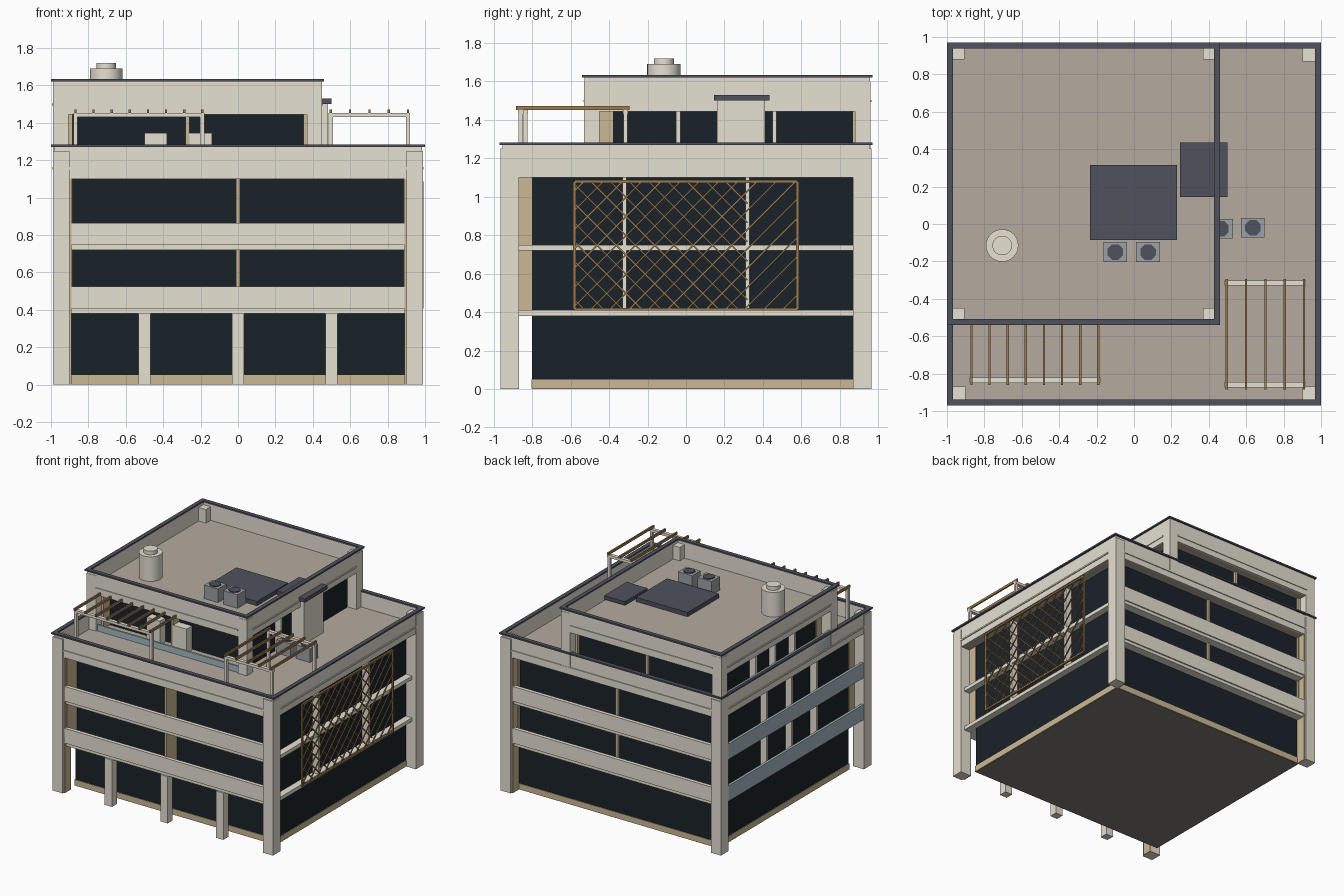
import bpy, math
from mathutils import Vector

if "Cube" in bpy.data.objects:
    bpy.data.objects.remove(bpy.data.objects["Cube"])

def mat(name, r, g, b):
    m = bpy.data.materials.new(name)
    m.diffuse_color = (r, g, b, 1)
    m.use_nodes = True
    m.node_tree.nodes["Principled BSDF"].inputs["Base Color"].default_value = m.diffuse_color
    return m

BEIGE = mat("beige", .80, .75, .65)
GLASS = mat("dark_glass", .010, .016, .022)
TAN = mat("tan", .60, .48, .30)
CAP = mat("slate", .08, .085, .11)
DECK = mat("deck", .46, .41, .35)
WOOD = mat("wood", .34, .20, .08)
BLUE = mat("rail_glass", .38, .50, .55)
GREY = mat("metal", .34, .36, .38)
BASE = mat("underside", .22, .20, .18)

def box(name, x0, x1, y0, y1, z0, z1, m):
    me = bpy.data.meshes.new(name)
    v = [(x, y, z) for z in (z0, z1) for x, y in ((x0, y0), (x1, y0), (x1, y1), (x0, y1))]
    me.from_pydata(v, [], [(3, 2, 1, 0), (4, 5, 6, 7)] +
                   [(i, (i + 1) % 4, (i + 1) % 4 + 4, i + 4) for i in range(4)])
    me.materials.append(m)
    o = bpy.data.objects.new(name, me)
    bpy.context.collection.objects.link(o)
    return o

def ring(name, x0, x1, y0, y1, z0, z1, t, m, inset=0):
    # four wall strips; inset shortens each strip at its ends
    i = inset
    box(name + "_front", x0 + i, x1 - i, y0, y0 + t, z0, z1, m)
    box(name + "_back", x0 + i, x1 - i, y1 - t, y1, z0, z1, m)
    j = max(i, t)
    box(name + "_left", x0, x0 + t, y0 + j, y1 - j, z0, z1, m)
    box(name + "_right", x1 - t, x1, y0 + j, y1 - j, z0, z1, m)

def cyl(name, x, y, z0, z1, r, m, n=32):
    bpy.ops.mesh.primitive_cylinder_add(vertices=n, radius=r, depth=z1 - z0,
                                        location=(x, y, (z0 + z1) / 2))
    o = bpy.context.object
    o.name = name
    o.data.materials.append(m)
    if n > 8:
        bpy.ops.object.shade_smooth_by_angle()
    else:
        o.rotation_euler.z = math.pi / n

def bar(name, x, a, b, w, m):
    # thin bar between two (y, z) points in a plane of constant x
    a, b = Vector(a), Vector(b)
    d = b - a
    o = box(name, -w / 2, w / 2, -d.length / 2, d.length / 2, -w / 2, w / 2, m)
    o.location = (x, (a.x + b.x) / 2, (a.y + b.y) / 2)
    o.rotation_euler.x = math.atan2(d.y, d.x)

# Ground plinth and glazed core
box("underside", -.9, .9, -.8, .87, 0, .01, BASE)
box("plinth", -.905, .905, -.805, .875, .002, .05, TAN)
box("glass_core", -.9, .9, -.8, .87, .05, 1.1, GLASS)

# Corner columns with tan inner linings
for sx in (-1, 1):
    for sy in (-1, 1):
        xs, ys = sorted((sx * .9, sx * .99)), sorted((sy * .87, sy * .965))
        box("corner_column", *xs, *ys, 0, 1.25, BEIGE)
        xs, ys = sorted((sx * .89, sx * .9)), sorted((sy * .87, sy * .95))
        box("column_lining", *xs, *ys, 0, 1.1, TAN)
for x in (-.5, 0, .5):
    box("front_column", x - .033, x + .033, -.95, -.885, 0, .38, BEIGE)

# Floor slabs, balcony bands and fins
for z in (.38, .72):
    box("floor_slab", -.955, .955, -.94, .94, z, z + .03, BEIGE)
    box("front_band", -.9, .9, -.95, -.92, z + .025, z + .145, BEIGE)
    box("back_band", -.9, .9, .92, .95, z + .025, z + .145, BEIGE)
    box("left_rail", -.985, -.965, -.87, .87, z + .02, z + .145, BLUE)
for x in (-.895, 0, .895):
    box("front_fin", x - .01, x + .01, -.93, -.8, .41, 1.1, TAN)
    box("back_fin", x - .01, x + .01, .87, .89, .41, 1.1, TAN)
for x in (-.9, .89):
    box("side_fin", x - .002, x + .012, -.87, -.8, .41, 1.1, TAN)
for y in (-.32, 0, .32):
    box("left_mullion", -.955, -.9, y - .011, y + .011, .41, 1.1, BEIGE)
for y in (-.32, .32):
    box("right_mullion", .9, .955, y - .011, y + .011, .41, 1.1, BEIGE)

# Diagonal lattice screen on the right side
LY0, LY1, LZ0, LZ1, LX = -.58, .58, .415, 1.08, .985
for z in (LZ0, LZ1):
    bar("lattice_frame", LX, (LY0, z), (LY1, z), .014, WOOD)
for y in (LY0, LY1):
    bar("lattice_frame", LX, (y, LZ0), (y, LZ1), .014, WOOD)
H = LZ1 - LZ0
for i in range(20):
    c = LY0 - H + .1 * (i + .5)          # foot of the rising bar
    a, b = max(c, LY0), min(c + H, LY1)
    if b - a > .02:
        bar("lattice_rising", LX, (a, LZ0 + a - c), (b, LZ0 + b - c), .008, WOOD)
    a, b = max(c, LY0), min(c + H, .32)
    if b - a > .02:
        bar("lattice_falling", LX - .006, (a, LZ1 - a + c), (b, LZ1 - b + c), .008, WOOD)

# Main roof deck, parapet and cap
box("roof_deck", -.975, .975, -.945, .945, 1.1, 1.15, DECK)
ring("parapet", -.985, .985, -.955, .955, 1.1, 1.27, .018, BEIGE)
ring("parapet_ledge", -.992, .992, -.962, .962, 1.15, 1.162, .02, BEIGE, .092)
ring("parapet_cap", -1, 1, -.97, .97, 1.27, 1.283, .033, CAP)

# Penthouse
PX0, PX1, PY0, PY1 = -1, .46, -.54, .97
box("penthouse_glass", -.9, .37, -.38, .87, 1.15, 1.45, GLASS)
for x0, x1 in ((-.99, -.905), (.37, .45)):
    for y0, y1 in ((-.53, -.45), (.88, .96)):
        box("penthouse_column", x0, x1, y0, y1, 1.15, 1.6, BEIGE)
for x in (-.895, -.27, .36):
    box("penthouse_front_fin", x - .01, x + .01, -.46, -.38, 1.15, 1.445, TAN)
    box("penthouse_back_fin", x - .01, x + .01, .87, .89, 1.15, 1.445, TAN)
for y in (-.04, .21, .46):
    box("penthouse_left_mullion", -.955, -.9, y - .011, y + .011, 1.15, 1.445, BEIGE)
    box("penthouse_right_mullion", .37, .42, y - .011, y + .011, 1.15, 1.445, BEIGE)
box("penthouse_front_rail", -.9, .37, -.52, -.505, 1.15, 1.2, BLUE)
box("penthouse_left_rail", -.985, -.97, -.45, .87, 1.15, 1.29, BLUE)
for x in (-.44, -.2):
    box("planter", x - .06, x + .06, -.46, -.39, 1.15, 1.345, BEIGE)
box("upper_deck", -.975, .435, -.515, .945, 1.445, 1.49, DECK)
ring("upper_parapet", PX0 + .012, PX1 - .012, PY0 + .012, PY1 - .012, 1.445, 1.62, .018, BEIGE)
ring("upper_ledge", PX0 + .006, PX1 - .006, PY0 + .006, PY1 - .006, 1.492, 1.504, .02, BEIGE, .085)
ring("upper_cap", PX0, PX1, PY0, PY1, 1.62, 1.633, .033, CAP)

# Stair box, roof hatch and water tank
box("stair_box", .27, .48, .16, .41, 1.15, 1.5, BEIGE)
box("stair_roof", .245, .5, .145, .435, 1.5, 1.53, CAP)
box("roof_hatch", -.235, .23, -.085, .315, 1.49, 1.525, CAP)
cyl("water_tank", -.705, -.115, 1.49, 1.69, .087, BEIGE)
cyl("tank_lid", -.705, -.115, 1.69, 1.72, .052, BEIGE)

# Air conditioning units with octagonal fans
for x, y, z in ((-.1, -.15, 1.49), (.075, -.15, 1.49), (.465, -.025, 1.15), (.635, -.02, 1.15)):
    box("ac_unit", x - .063, x + .063, y - .053, y + .053, z, z + .11, GREY)
    cyl("ac_fan", x, y, z + .11, z + .117, .045, CAP, 8)

# Pergolas
def pergola(x0, x1, y0, y1, beams, n):
    for y in beams:
        box("pergola_beam", x0, x1, y - .014, y + .014, 1.43, 1.452, BEIGE)
        for x in (x0 + .011, x1 - .011):
            box("pergola_post", x - .011, x + .011, y - .011, y + .011, 1.15, 1.43, BEIGE)
    for i in range(n):
        x = x0 + .011 + (x1 - x0 - .022) * i / (n - 1)
        box("pergola_slat", x - .006, x + .006, y0, y1, 1.452, 1.472, WOOD)

pergola(-.88, -.18, -.86, -.52, (-.835,), 8)
pergola(.485, .92, -.885, -.295, (-.86, -.315), 5)
